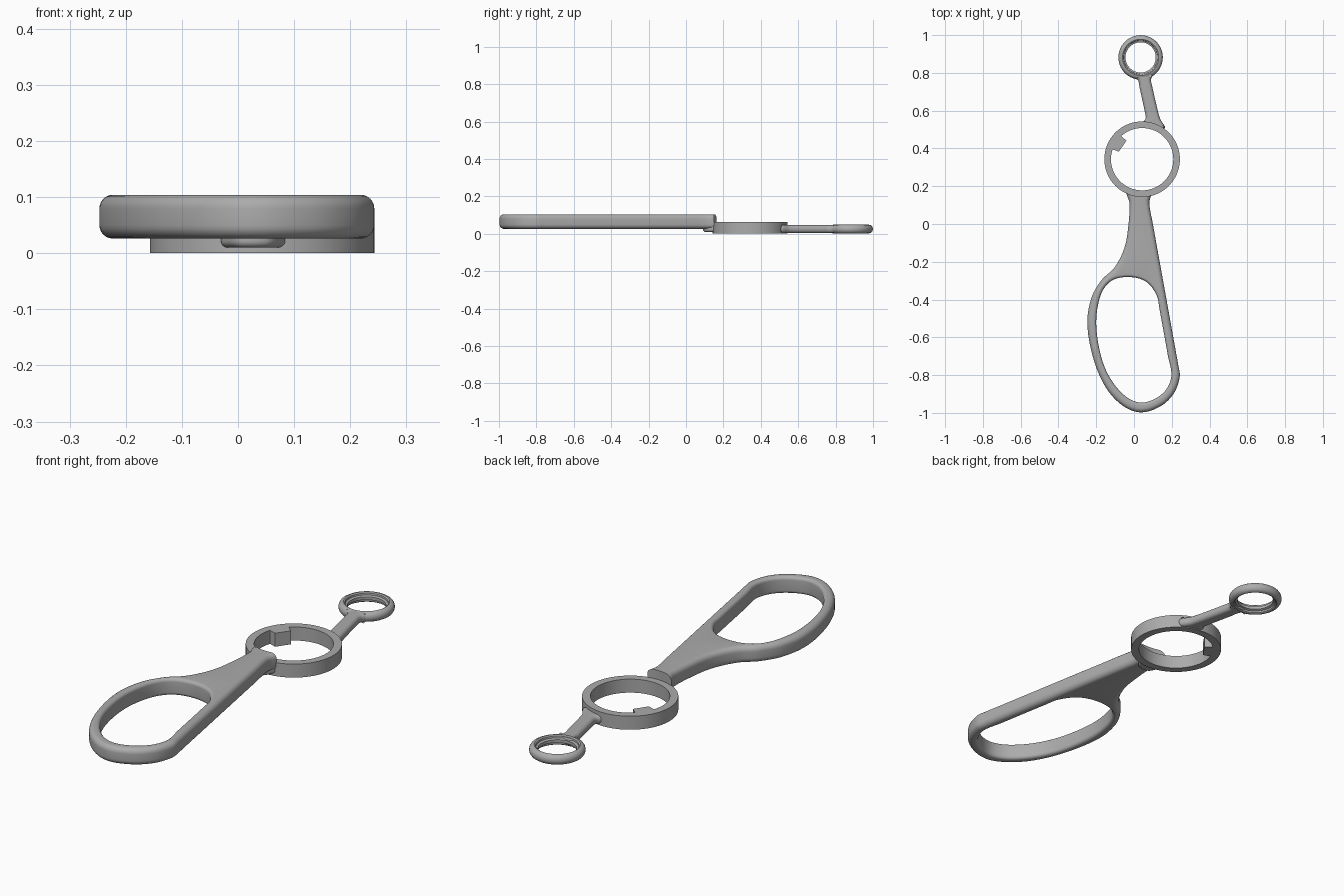
import bpy, bmesh, math
from mathutils import Vector

if "Cube" in bpy.data.objects:
    bpy.data.objects.remove(bpy.data.objects["Cube"])

grey = bpy.data.materials.new("plain grey")
grey.diffuse_color = (0.41, 0.41, 0.41, 1)
grey.use_nodes = True
grey.node_tree.nodes["Principled BSDF"].inputs["Base Color"].default_value = grey.diffuse_color


def finish(name, bm):
    bmesh.ops.recalc_face_normals(bm, faces=bm.faces)
    me = bpy.data.meshes.new(name)
    bm.to_mesh(me)
    bm.free()
    me.materials.append(grey)
    ob = bpy.data.objects.new(name, me)
    bpy.context.collection.objects.link(ob)
    return ob


def smooth(ob):
    bpy.ops.object.select_all(action='DESELECT')
    ob.select_set(True)
    bpy.context.view_layer.objects.active = ob
    bpy.ops.object.shade_smooth_by_angle(angle=math.radians(32))


def spline(pts, steps=7):
    """Closed smooth loop through the points."""
    p = [Vector(q) for q in pts]
    n, out = len(p), []
    for i in range(n):
        a, b, c, d = (p[(i + k) % n] for k in (-1, 0, 1, 2))
        # tangents scaled to the segment length keep straight runs straight
        seg = (c - b).length
        t0 = (c - a).normalized() * seg
        t1 = (d - b).normalized() * seg
        for s in range(steps):
            t = s / steps
            out.append(b * (2*t**3 - 3*t**2 + 1) + t0 * (t**3 - 2*t**2 + t)
                       + c * (3*t**2 - 2*t**3) + t1 * (t**3 - t**2))
    return out


def rounded_plate(name, loops, z0, z1):
    """Plate with rounded rims; loops = (points, rim radius), outer CCW, hole CW."""
    bm = bmesh.new()
    caps = []
    for pts, r in loops:
        n = len(pts)
        normals = []
        for i in range(n):
            t = (pts[(i + 1) % n] - pts[i - 1]).normalized()
            normals.append(Vector((-t.y, t.x)))
        half = [(r * (1 - math.sin(a)), r * (1 - math.cos(a)))
                for a in (math.pi / 2 * k / 6 for k in range(7))]
        prof = [(i, z0 + h) for i, h in half] + [(i, z1 - h) for i, h in reversed(half)]
        rows = [[bm.verts.new((*(p + q * ins), z)) for p, q in zip(pts, normals)]
                for ins, z in prof]
        for lo, hi in zip(rows, rows[1:]):
            for i in range(n):
                j = (i + 1) % n
                bm.faces.new((lo[i], lo[j], hi[j], hi[i]))
        caps.append((rows[0], rows[-1]))
    for side in (0, 1):
        edges = []
        for c in caps:
            row = c[side]
            edges += [bm.edges.get((row[i - 1], row[i])) for i in range(len(row))]
        bmesh.ops.triangle_fill(bm, use_beauty=True, edges=edges)
    return finish(name, bm)


def lathe(name, prof, cx, cy, n=72):
    """Spin a closed (radius, z) section around a vertical axis."""
    bm = bmesh.new()
    rows = []
    for k in range(n):
        a = 2 * math.pi * k / n
        rows.append([bm.verts.new((cx + r * math.cos(a), cy + r * math.sin(a), z))
                     for r, z in prof])
    m = len(prof)
    for k in range(n):
        a, b = rows[k], rows[(k + 1) % n]
        for i in range(m):
            j = (i + 1) % m
            bm.faces.new((a[i], b[i], b[j], a[j]))
    return finish(name, bm)


CX, CY, TOP = 0.043, 0.343, 0.062

# Handle with a finger opening
outer = [(0.10, 0.19), (-0.045, 0.19), (-0.036, 0.15), (-0.024, 0.11), (-0.029, 0.0),
         (-0.05, -0.124), (-0.103, -0.23), (-0.17, -0.295), (-0.225, -0.39),
         (-0.247, -0.53), (-0.214, -0.716), (-0.15, -0.864), (-0.066, -0.957),
         (0.03, -0.997), (0.135, -0.968), (0.209, -0.90), (0.242, -0.81),
         (0.235, -0.75), (0.226, -0.70), (0.172, -0.40), (0.10, 0.0), (0.081, 0.11),
         (0.09, 0.15)]
hole = [(-0.2, -0.53), (-0.184, -0.4), (-0.147, -0.325), (-0.09, -0.288), (0.0, -0.283),
        (0.07, -0.31), (0.12, -0.378), (0.135, -0.45), (0.18, -0.70), (0.198, -0.80),
        (0.172, -0.874), (0.108, -0.927), (0.03, -0.945), (-0.05, -0.908),
        (-0.13, -0.81), (-0.177, -0.69)]
handle = rounded_plate("handle", [(spline(outer), 0.024), (spline(hole), 0.015)],
                       0.026, 0.104)

# Trim the neck end to follow the middle ring
bm = bmesh.new()
bmesh.ops.create_cone(bm, cap_ends=True, segments=72, radius1=0.198, radius2=0.198, depth=1)
bmesh.ops.translate(bm, verts=bm.verts, vec=(CX, CY, 0))
cutter = finish("neck_cutter", bm)
cutter.hide_render = True
mod = handle.modifiers.new("trim", 'BOOLEAN')
mod.operation, mod.object, mod.solver = 'DIFFERENCE', cutter, 'EXACT'
bpy.context.view_layer.objects.active = handle
bpy.ops.object.modifier_apply(modifier=mod.name)
bpy.data.objects.remove(cutter)

# Fillet under the neck
under = [(0.08, 0.165), (-0.025, 0.165), (-0.016, 0.12), (0.005, 0.095),
         (0.05, 0.095), (0.072, 0.12)]
neck = rounded_plate("neck_fillet", [(spline(under), 0.012)], 0.01, 0.05)

# Middle ring and its inner tooth
ring = lathe("middle_ring", [(0.165, 0), (0.2, 0), (0.2, TOP), (0.165, TOP)], CX, CY, 96)
bm = bmesh.new()
tooth = [(-0.135, 0.402), (-0.08, 0.383), (-0.04, 0.441), (-0.082, 0.478)]
base = bm.faces.new([bm.verts.new((x, y, 0)) for x, y in tooth])
ext = bmesh.ops.extrude_face_region(bm, geom=[base])
bmesh.ops.translate(bm, vec=(0, 0, TOP),
                    verts=[v for v in ext["geom"] if isinstance(v, bmesh.types.BMVert)])
finish("ring_tooth", bm)

# Arm to the small ring
arm_pts = [(0.16, 0.505), (0.139, 0.555), (0.126, 0.60), (0.096, 0.73), (0.09, 0.765),
           (0.098, 0.793), (0.0, 0.79), (0.022, 0.76), (0.03, 0.72), (0.056, 0.60),
           (0.062, 0.56), (0.045, 0.527)]
arm = rounded_plate("arm", [(spline(arm_pts), 0.019)], 0.004, 0.046)

# Small end ring with a stepped bore
half = [(0.08, 0.032), (0.089, 0.036), (0.09, 0.044), (0.096, 0.048), (0.104, 0.0465),
        (0.111, 0.042), (0.116, 0.034), (0.1175, 0.025)]
section = half + [(r, 0.05 - z) for r, z in reversed(half[:-1])]
small = lathe("small_ring", section, 0.035, 0.882)

for ob in (handle, neck, ring, arm, small):
    smooth(ob)
